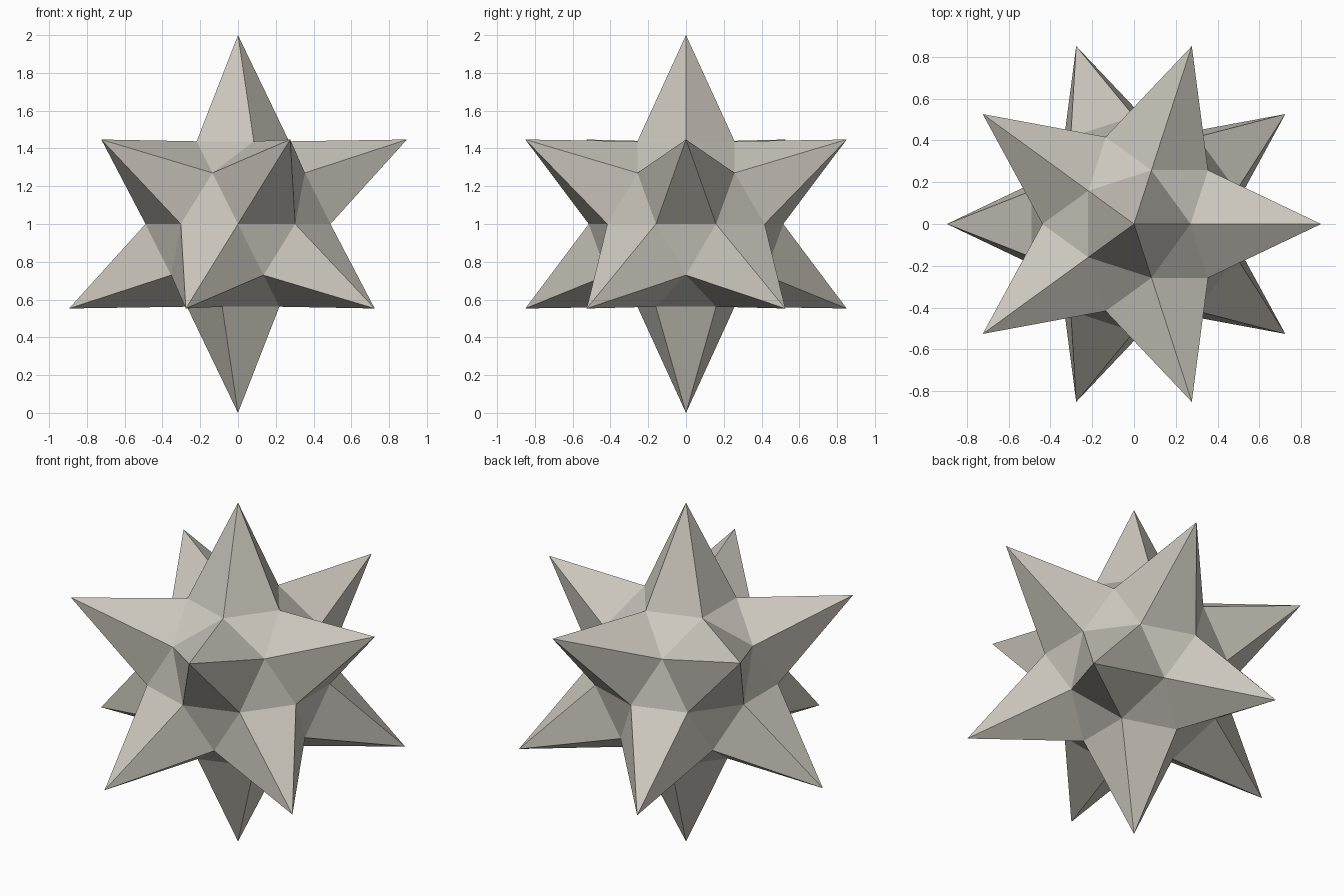
import bpy, bmesh, math
from itertools import combinations
from mathutils import Vector

if "Cube" in bpy.data.objects:
    bpy.data.objects.remove(bpy.data.objects["Cube"])

CORE = 0.605   # core size relative to the edge midpoints between spike tips

stone = bpy.data.materials.new("warm_grey")
stone.diffuse_color = (0.60, 0.57, 0.51, 1)
stone.use_nodes = True
stone.node_tree.nodes["Principled BSDF"].inputs["Base Color"].default_value = stone.diffuse_color

# Twelve spike tips: two poles and two staggered rings of five
h, r = 1 / math.sqrt(5), 2 / math.sqrt(5)
tips = [Vector((0, 0, 1)), Vector((0, 0, -1))]
for i in range(5):
    a = math.radians(72 * i)
    tip = Vector((r * math.cos(a), r * math.sin(a), h))
    tips += [tip, -tip]

# Core: solid of 12 pentagons and 20 triangles
bm = bmesh.new()
for a, b in combinations(tips, 2):
    if (a - b).length < 1.2:
        bm.verts.new((a + b) / 2 * CORE)
bmesh.ops.convex_hull(bm, input=bm.verts[:])
bmesh.ops.dissolve_limit(bm, angle_limit=math.radians(2), verts=bm.verts[:], edges=bm.edges[:])

# Spikes: pull the middle of each pentagon out to its tip
pentagons = [f for f in bm.faces if len(f.verts) == 5]
for v in bmesh.ops.poke(bm, faces=pentagons)["verts"]:
    v.co = v.co.normalized()

bmesh.ops.recalc_face_normals(bm, faces=bm.faces[:])
bmesh.ops.translate(bm, verts=bm.verts[:], vec=(0, 0, 1))
mesh = bpy.data.meshes.new("spiked_star")
bm.to_mesh(mesh)
bm.free()
mesh.materials.append(stone)
bpy.context.collection.objects.link(bpy.data.objects.new("spiked_star", mesh))
